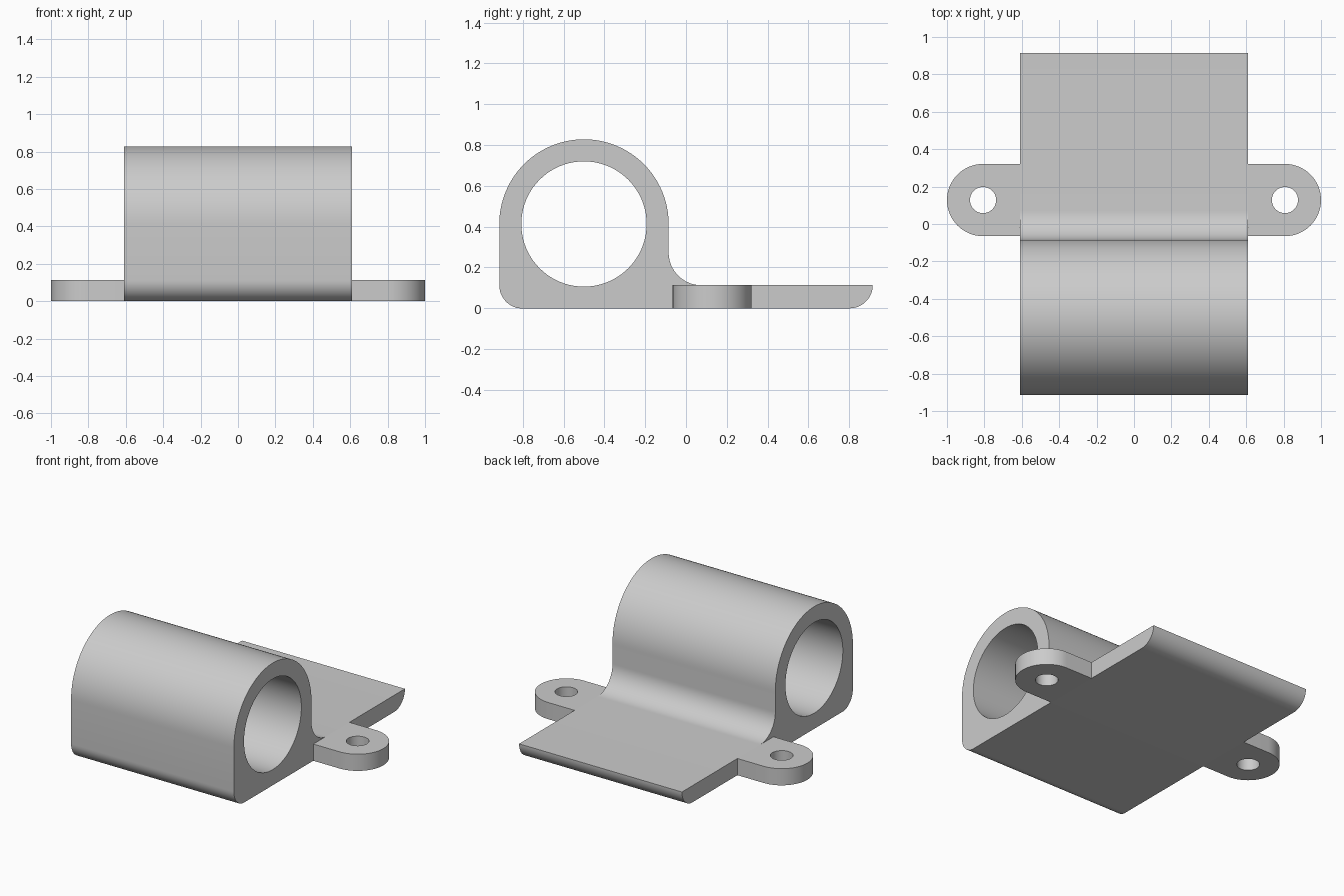
import bpy, bmesh, math

if "Cube" in bpy.data.objects:
    bpy.data.objects.remove(bpy.data.objects["Cube"])

grey = bpy.data.materials.new("light grey")
grey.diffuse_color = (0.6, 0.6, 0.6, 1)
grey.use_nodes = True
grey.node_tree.nodes["Principled BSDF"].inputs["Base Color"].default_value = grey.diffuse_color


def arc(cx, cy, r, start, end, steps):
    """Points along an arc, angles in degrees."""
    return [(cx + r * math.cos(math.radians(start + (end - start) * i / steps)),
             cy + r * math.sin(math.radians(start + (end - start) * i / steps)))
            for i in range(steps + 1)]


def extrude_profile(name, loops, low, high, place):
    """Solid from an outline plus hole loops; place(u, v, w) gives the 3D point."""
    bm = bmesh.new()
    caps = ([], [])
    for loop in loops:
        rings = [[bm.verts.new(place(u, v, w)) for u, v in loop] for w in (low, high)]
        n = len(loop)
        for i in range(n):
            j = (i + 1) % n
            bm.faces.new((rings[0][i], rings[0][j], rings[1][j], rings[1][i]))
        for ring, cap in zip(rings, caps):
            cap += [bm.edges.get((ring[i], ring[(i + 1) % n])) for i in range(n)]
    for cap in caps:
        bmesh.ops.triangle_fill(bm, edges=cap, use_beauty=True)
    bmesh.ops.recalc_face_normals(bm, faces=bm.faces)
    mesh = bpy.data.meshes.new(name)
    bm.to_mesh(mesh)
    bm.free()
    mesh.materials.append(grey)
    obj = bpy.data.objects.new(name, mesh)
    bpy.context.collection.objects.link(obj)
    bpy.ops.object.select_all(action='DESELECT')
    obj.select_set(True)
    bpy.context.view_layer.objects.active = obj
    bpy.ops.object.shade_smooth_by_angle(angle=math.radians(30))
    return obj


T = 0.113  # plate thickness

# Body: tube housing flowing through a fillet into the base plate
outline = (arc(-0.8, T, 0.115, 270, 180, 12)          # rounded front bottom edge
           + arc(-0.5, 0.413, 0.415, 180, 0, 64)      # round top of the housing
           + arc(0.075, T + 0.16, 0.16, 180, 270, 20)  # fillet onto the plate
           + arc(0.915 - T, T, T, 0, -90, 16))        # rounded rear underside
outline[12] = (-0.915, T)
outline = [(y, max(z, 0)) for y, z in outline]
bore = arc(-0.5, 0.413, 0.307, 0, 360, 80)[:-1]
extrude_profile("body", [outline, bore], -0.61, 0.61, lambda y, z, x: (x, y, z))

# Mounting ears: round-ended tabs with screw holes, one per side
R, EX, EY = 0.193, 0.807, 0.128
ear = [(0.61, EY - R)] + arc(EX, EY, R, -90, 90, 32) + [(0.61, EY + R)]
hole = arc(EX, EY, 0.07, 0, 360, 40)[:-1]
for side, label in ((1, "right"), (-1, "left")):
    extrude_profile(label + "_mounting_ear", [ear, hole], 0, T,
                    lambda x, y, z, s=side: (s * x, y, z))
